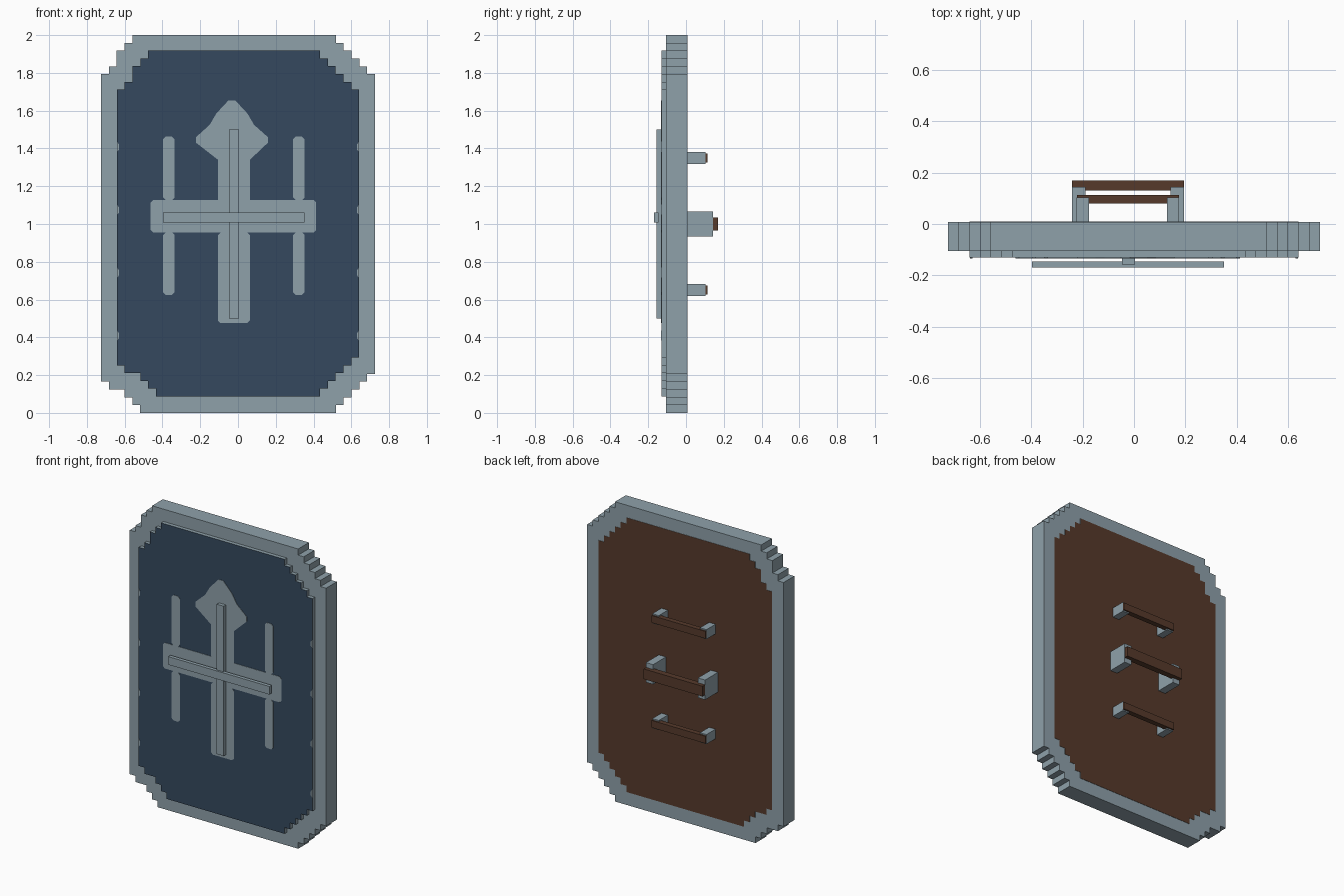
import bpy
import bmesh

if "Cube" in bpy.data.objects:
    bpy.data.objects.remove(bpy.data.objects["Cube"])


def material(name, srgb):
    m = bpy.data.materials.new(name)
    m.use_nodes = True
    lin = [((c / 255 + 0.055) / 1.055) ** 2.4 for c in srgb] + [1]
    m.diffuse_color = lin
    m.node_tree.nodes["Principled BSDF"].inputs["Base Color"].default_value = lin
    return m


steel = material("steel grey", (143, 161, 170))
navy = material("navy paint", (53, 73, 94))
wood = material("dark wood", (86, 58, 43))


def prism(name, outline, y0, y1, mats):
    """Extrude an x-z outline from y0 (front) to y1 (back)."""
    bm = bmesh.new()
    front = bm.faces.new([bm.verts.new((x, y0, z)) for x, z in outline])
    ext = bmesh.ops.extrude_face_region(bm, geom=[front], use_keep_orig=True)
    for v in ext["geom"]:
        if isinstance(v, bmesh.types.BMVert):
            v.co.y = y1
    bmesh.ops.recalc_face_normals(bm, faces=bm.faces)
    # Optional second and third materials go on the front and back faces
    if len(mats) > 1:
        for f in bm.faces:
            f.material_index = 1 if f.normal.y < -0.9 else 2 if f.normal.y > 0.9 else 0
    me = bpy.data.meshes.new(name)
    bm.to_mesh(me)
    bm.free()
    for m in mats:
        me.materials.append(m)
    ob = bpy.data.objects.new(name, me)
    bpy.context.collection.objects.link(ob)
    return ob


def box(name, x0, x1, y0, y1, z0, z1, mat):
    return prism(name, [(x0, z0), (x1, z0), (x1, z1), (x0, z1)], y0, y1, [mat])


STEP = 0.0413
EVEN = [(1, 1)] * 5
TOP_LEFT = [(1, 1), (1, 2), (1, 1), (1, 1)]
LOW_LEFT = [(1, 1), (2, 1), (1, 1), (1, 1)]


def stepped_outline(half, z0, z1):
    """Rectangle with staircase corners, counter-clockwise from the lower right."""
    pts = []

    def walk(x, z, sx, sz, runs, x_first):
        pts.append((x, z))
        for i, j in runs:
            dx, dz = sx * i * STEP, sz * j * STEP
            pts.append((x + dx, z) if x_first else (x, z + dz))
            x, z = x + dx, z + dz
            pts.append((x, z))

    n = 5 * STEP
    walk(half - n, z0, 1, 1, EVEN, False)
    walk(half, z1 - n, -1, 1, EVEN, True)
    walk(-half + 4 * STEP, z1, -1, -1, TOP_LEFT[::-1], False)
    walk(-half, z0 + 4 * STEP, 1, -1, LOW_LEFT, True)
    return pts


# Shield body: steel slab, with a panel painted navy in front and wooden behind
prism("shield_body", stepped_outline(0.725, 0, 2), -0.106, 0.007, [steel])
prism("shield_panel", stepped_outline(0.641, 0.087, 1.918), -0.131, 0.009,
      [steel, navy, wood])

# Painted emblem: thin plates on the panel
F0, F1 = -0.1335, -0.130
BAND0, BAND1 = 0.955, 1.127
prism("emblem_spearhead", [
    (-0.106, BAND1), (0.063, BAND1), (0.063, 1.34), (0.158, 1.43), (0.158, 1.46),
    (0.085, 1.525), (0.05, 1.585), (-0.015, 1.655), (-0.05, 1.655),
    (-0.115, 1.585), (-0.15, 1.525), (-0.222, 1.46), (-0.222, 1.43),
    (-0.106, 1.34)], F0, F1, [steel])


def rounded_plate(name, x0, x1, z0, z1, c=0.014):
    prism(name, [(x0 + c, z0), (x1 - c, z0), (x1, z0 + c), (x1, z1 - c),
                 (x1 - c, z1), (x0 + c, z1), (x0, z1 - c), (x0, z0 + c)],
          F0, F1, [steel])


rounded_plate("emblem_band", -0.462, 0.414, BAND0, BAND1)
rounded_plate("emblem_foot", -0.106, 0.063, 0.475, BAND0)
for side, x in (("right", -0.397), ("left", 0.291)):
    rounded_plate("emblem_upper_tine_" + side, x, x + 0.062, BAND1, 1.462)
    rounded_plate("emblem_lower_tine_" + side, x, x + 0.062, 0.625, BAND0)

# Worn paint nicks along both panel edges
for i in range(4):
    z = 0.41 + i * 0.333
    for side, s in (("left", 1), ("right", -1)):
        prism(f"edge_nick_{side}_{i + 1}",
              [(s * 0.64, z - 0.027), (s * 0.64, z + 0.027),
               (s * 0.63, z + 0.012), (s * 0.63, z - 0.015)], F0, F1, [steel])

# Raised cross on the front
box("cross_upright", -0.047, 0.004, -0.157, -0.130, 0.5, 1.5, steel)
box("cross_bar", -0.397, 0.351, -0.17, -0.146, 1.008, 1.062, steel)


# Handles on the back: two steel posts carrying a wooden grip
def handle(name, z, x0, x1, post_w, post_h, post_y, grip_h, grip_y0, grip_y1):
    box(name + "_post_right", x0, x0 + post_w, 0, post_y,
        z - post_h / 2, z + post_h / 2, steel)
    box(name + "_post_left", x1 - post_w, x1, 0, post_y,
        z - post_h / 2, z + post_h / 2, steel)
    box(name + "_grip", x0 + 0.001, x1 - 0.001, grip_y0, grip_y1,
        z - grip_h / 2, z + grip_h / 2, wood)


handle("middle_handle", 1.0, -0.242, 0.195, 0.053, 0.132, 0.144, 0.068, 0.13, 0.17)
for label, z in (("upper", 1.35), ("lower", 0.65)):
    handle(label + "_handle", z, -0.224, 0.176, 0.048, 0.064, 0.104, 0.048, 0.08, 0.114)
